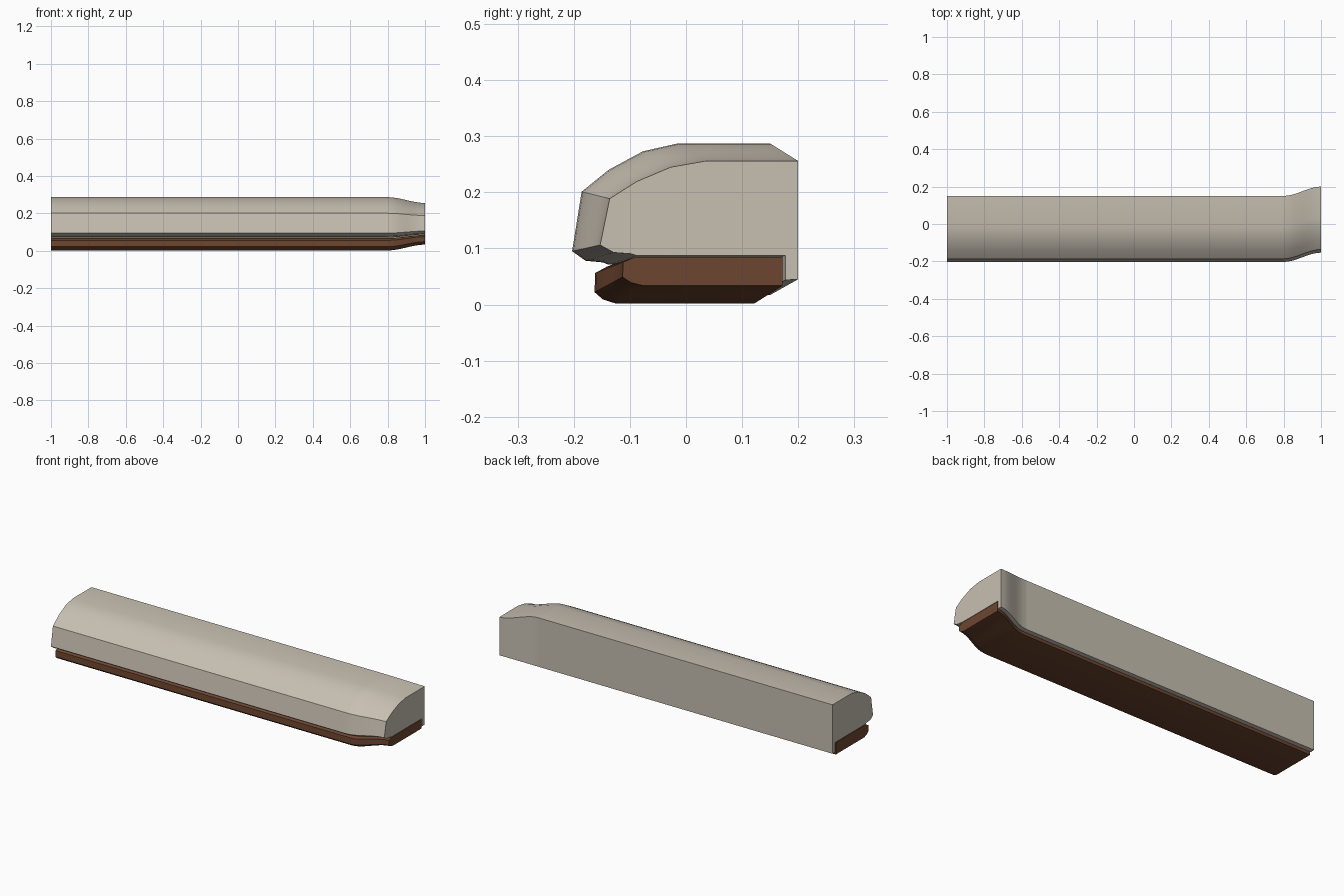
import bpy, bmesh, math

if "Cube" in bpy.data.objects:
    bpy.data.objects.remove(bpy.data.objects["Cube"])


def colour(name, rgb):
    m = bpy.data.materials.new(name)
    m.diffuse_color = (*rgb, 1)
    m.use_nodes = True
    m.node_tree.nodes["Principled BSDF"].inputs["Base Color"].default_value = m.diffuse_color
    return m


stone = colour("warm_grey", (0.57, 0.52, 0.44))
wood = colour("brown", (0.152, 0.061, 0.029))

# Cross-sections as (y, z) of the straight part
BODY = [(0.15, 0.287), (-0.015, 0.287), (-0.077, 0.273), (-0.138, 0.24),
        (-0.186, 0.201), (-0.203, 0.095), (-0.179, 0.078), (-0.148, 0.075),
        (-0.138, 0.071), (0.127, 0.071), (0.127, 0.015), (0.15, 0.017)]
RAIL = [(0.122, 0.068), (-0.14, 0.068), (-0.162, 0.056), (-0.163, 0.022),
        (-0.148, 0.009), (-0.126, 0.002), (0.122, 0.002)]


def station(profile, x):
    # The end section shifts back and flattens along an S-curve
    t = max(0.0, (x - 0.8) / 0.2)
    s = t * t * (3 - 2 * t)
    return [(x, y + 0.05 * s, 0.145 + (z - 0.145) * (1 - 0.22 * s))
            for y, z in profile]


def loft(name, profile, xs, material, cap_start=False, cap_end=False):
    bm = bmesh.new()
    rings = [[bm.verts.new(p) for p in station(profile, x)] for x in xs]
    n = len(profile)
    for a, b in zip(rings, rings[1:]):
        for i in range(n):
            j = (i + 1) % n
            bm.faces.new((a[i], a[j], b[j], b[i]))
    # Profiles run anticlockwise seen from +x
    if cap_start:
        bm.faces.new(rings[0][::-1])
    if cap_end:
        bm.faces.new(rings[-1])
    for f in bm.faces:
        f.normal_update()
    # The first side face is the top and must point up
    bm.faces.ensure_lookup_table()
    if bm.faces[0].normal.dot((rings[0][0].co + rings[0][1].co) / 2
                              - sum((v.co for v in rings[0]), rings[0][0].co * 0) / n) < 0:
        bmesh.ops.reverse_faces(bm, faces=bm.faces[:])
    me = bpy.data.meshes.new(name)
    bm.to_mesh(me)
    bm.free()
    me.materials.append(material)
    ob = bpy.data.objects.new(name, me)
    bpy.context.collection.objects.link(ob)
    bpy.ops.object.select_all(action='DESELECT')
    ob.select_set(True)
    bpy.context.view_layer.objects.active = ob
    bpy.ops.object.shade_smooth_by_angle(angle=math.radians(32))


straight = [-1.0, 0.8]
curve = [0.8 + 0.2 * i / 8 for i in range(9)]

# Long straight moulding and its offset end, each with a rail underneath
for label, profile, mat in (("body", BODY, stone), ("lower_rail", RAIL, wood)):
    loft(label + "_straight", profile, straight, mat, cap_start=True)
    loft(label + "_end", profile, curve, mat, cap_end=True)
